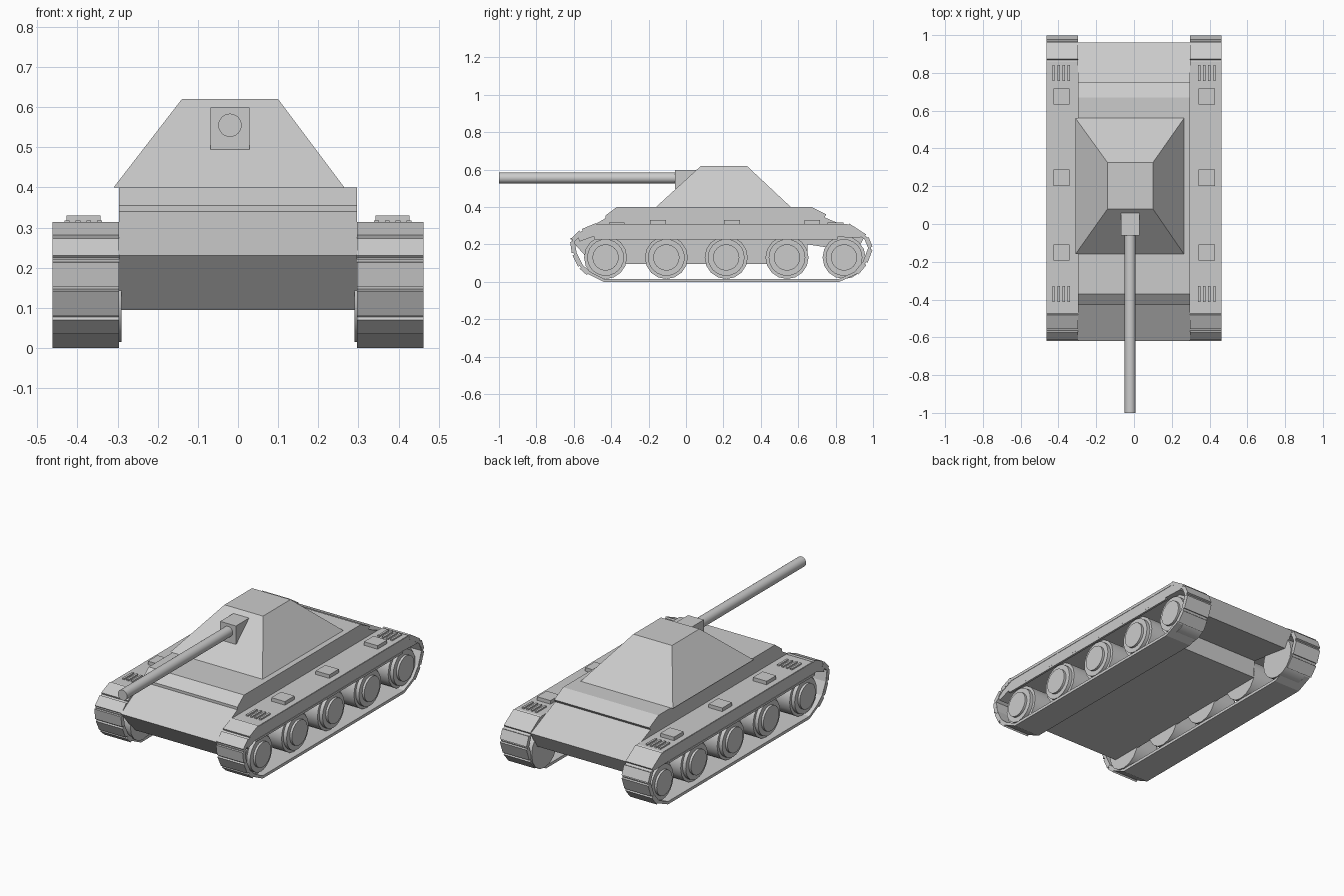
import bpy, bmesh, math
from mathutils import Matrix, Vector

cube = bpy.data.objects.get("Cube")
if cube:
    bpy.data.objects.remove(cube, do_unlink=True)

grey = bpy.data.materials.new("plain grey")
grey.use_nodes = True
COLOUR = (0.6, 0.6, 0.6, 1)
grey.diffuse_color = COLOUR
grey.node_tree.nodes["Principled BSDF"].inputs["Base Color"].default_value = COLOUR


def finish(name, bm, smooth=False):
    bmesh.ops.recalc_face_normals(bm, faces=bm.faces)
    mesh = bpy.data.meshes.new(name)
    bm.to_mesh(mesh)
    bm.free()
    mesh.materials.append(grey)
    ob = bpy.data.objects.new(name, mesh)
    bpy.context.collection.objects.link(ob)
    if smooth:
        bpy.ops.object.select_all(action='DESELECT')
        ob.select_set(True)
        bpy.context.view_layer.objects.active = ob
        bpy.ops.object.shade_smooth_by_angle(angle=math.radians(40))
    return ob


def extrude_profile(name, points, x0, x1):
    """Solid with a side profile of (y, z) points, running from x0 to x1."""
    bm = bmesh.new()
    a = [bm.verts.new((x0, y, z)) for y, z in points]
    b = [bm.verts.new((x1, y, z)) for y, z in points]
    bm.faces.new(a)
    bm.faces.new(b[::-1])
    for i in range(len(a)):
        j = (i + 1) % len(a)
        bm.faces.new((a[i], a[j], b[j], b[i]))
    return finish(name, bm)


def add_box(bm, centre, size, turn=Matrix()):
    m = Matrix.Translation(centre) @ turn @ Matrix.Diagonal((*size, 1))
    bmesh.ops.create_cube(bm, size=1, matrix=m)


def box(name, centre, size):
    bm = bmesh.new()
    add_box(bm, centre, size)
    return finish(name, bm)


def add_cylinder(bm, centre, radius, length, axis, sides):
    turn = Vector((0, 0, 1)).rotation_difference(Vector(axis)).to_matrix().to_4x4()
    bmesh.ops.create_cone(bm, cap_ends=True, segments=sides, radius1=radius,
                          radius2=radius, depth=length,
                          matrix=Matrix.Translation(centre) @ turn)


# Hull with sloped nose and raised tail overhang
extrude_profile("hull", [
    (-0.62, 0.23), (-0.43, 0.34), (-0.43, 0.355), (-0.37, 0.40), (0.67, 0.40),
    (0.75, 0.36), (0.74, 0.345), (0.96, 0.25), (0.91, 0.16), (0.65, 0.20),
    (0.65, 0.095), (-0.50, 0.095)], -0.297, 0.297)

# Turret as a tapered block
bm = bmesh.new()
base = [bm.verts.new((x, y, 0.40)) for x, y in
        ((-0.31, -0.16), (0.265, -0.16), (0.265, 0.56), (-0.31, 0.56))]
top = [bm.verts.new((x, y, 0.62)) for x, y in
       ((-0.14, 0.08), (0.10, 0.08), (0.10, 0.325), (-0.14, 0.325))]
bm.faces.new(base)
bm.faces.new(top)
for i in range(4):
    j = (i + 1) % 4
    bm.faces.new((base[i], base[j], top[j], top[i]))
finish("turret", bm)

# Gun
box("gun_mantlet", (-0.02, 0.0, 0.547), (0.098, 0.12, 0.104))
bm = bmesh.new()
add_cylinder(bm, (-0.02, -0.515, 0.555), 0.029, 0.97, (0, 1, 0), 24)
finish("gun_barrel", bm, True)

# Running gear outlines
OUTER = [(-0.47, 0.308), (-0.56, 0.27), (-0.61, 0.22), (-0.60, 0.15),
         (-0.565, 0.08), (-0.52, 0.04), (-0.44, 0.0), (0.82, 0.0),
         (0.91, 0.04), (0.96, 0.10), (0.99, 0.18), (0.965, 0.24), (0.86, 0.308)]
MIDDLE = Vector((0.19, 0.155))


def inset(points, t):
    """Move each outline point inward along its corner bisector."""
    out = []
    for i, p in enumerate(points):
        p, q, r = Vector(p), Vector(points[i - 1]), Vector(points[(i + 1) % len(points)])
        n = Vector((-(r - q).y, (r - q).x)).normalized()
        if n.dot(MIDDLE - p) < 0:
            n = -n
        out.append(p + n * t)
    return out


for side, s in (("left", 1), ("right", -1)):
    x0, x1 = s * 0.297, s * 0.462
    mid = (x0 + x1) / 2

    # Track band
    bm = bmesh.new()
    inner = inset(OUTER, 0.016)
    rings = [[bm.verts.new((x, p[0], p[1])) for p in loop]
             for x, loop in ((x0, OUTER), (x1, OUTER), (x1, inner), (x0, inner))]
    n = len(OUTER)
    for k in range(4):
        a, b = rings[k], rings[(k + 1) % 4]
        for i in range(n):
            j = (i + 1) % n
            bm.faces.new((a[i], a[j], b[j], b[i]))
    finish(side + "_track", bm)

    # Raised link plates around both ends
    bm = bmesh.new()
    for i in range(n - 1):
        p, q = Vector(OUTER[i]), Vector(OUTER[i + 1])
        d = q - p
        if d.length > 0.3 or min(p.y, q.y) < 0.03:
            continue
        c = (p + q) / 2
        turn = Matrix.Rotation(math.atan2(d.y, d.x), 4, 'X')
        add_box(bm, (mid, c.x, c.y), (0.166, d.length * 0.85, 0.02), turn)
    finish(side + "_track_links", bm)

    # Fender above the wheels
    extrude_profile(side + "_fender", [
        (-0.47, 0.31), (0.86, 0.31), (0.95, 0.255), (0.93, 0.235), (0.80, 0.24),
        (-0.50, 0.24), (-0.57, 0.215), (-0.58, 0.245)], x0, s * 0.46)
    box(side + "_fender_rail", (s * 0.455, 0.16, 0.233), (0.012, 1.30, 0.012))

    # Stowage boxes and vent slats
    for k, y in enumerate((-0.15, 0.245, 0.675)):
        box(f"{side}_stowage_box_{k + 1}", (s * 0.385, y, 0.318), (0.085, 0.085, 0.024))
    bm = bmesh.new()
    for y in (-0.37, 0.80):
        for k in range(4):
            add_box(bm, (s * (0.345 + 0.027 * k), y, 0.312), (0.012, 0.085, 0.012))
    finish(side + "_vent_slats", bm)

    # Road wheels with stepped rims and hub caps
    for k, y in enumerate((-0.43, -0.105, 0.215, 0.54, 0.845)):
        bm = bmesh.new()
        for radius, reach, sides in ((0.115, 0.425, 16), (0.098, 0.445, 24), (0.070, 0.458, 24)):
            length = reach - 0.29
            add_cylinder(bm, (s * (0.29 + length / 2), y, 0.13), radius, length, (1, 0, 0), sides)
        finish(f"{side}_wheel_{k + 1}", bm, True)
